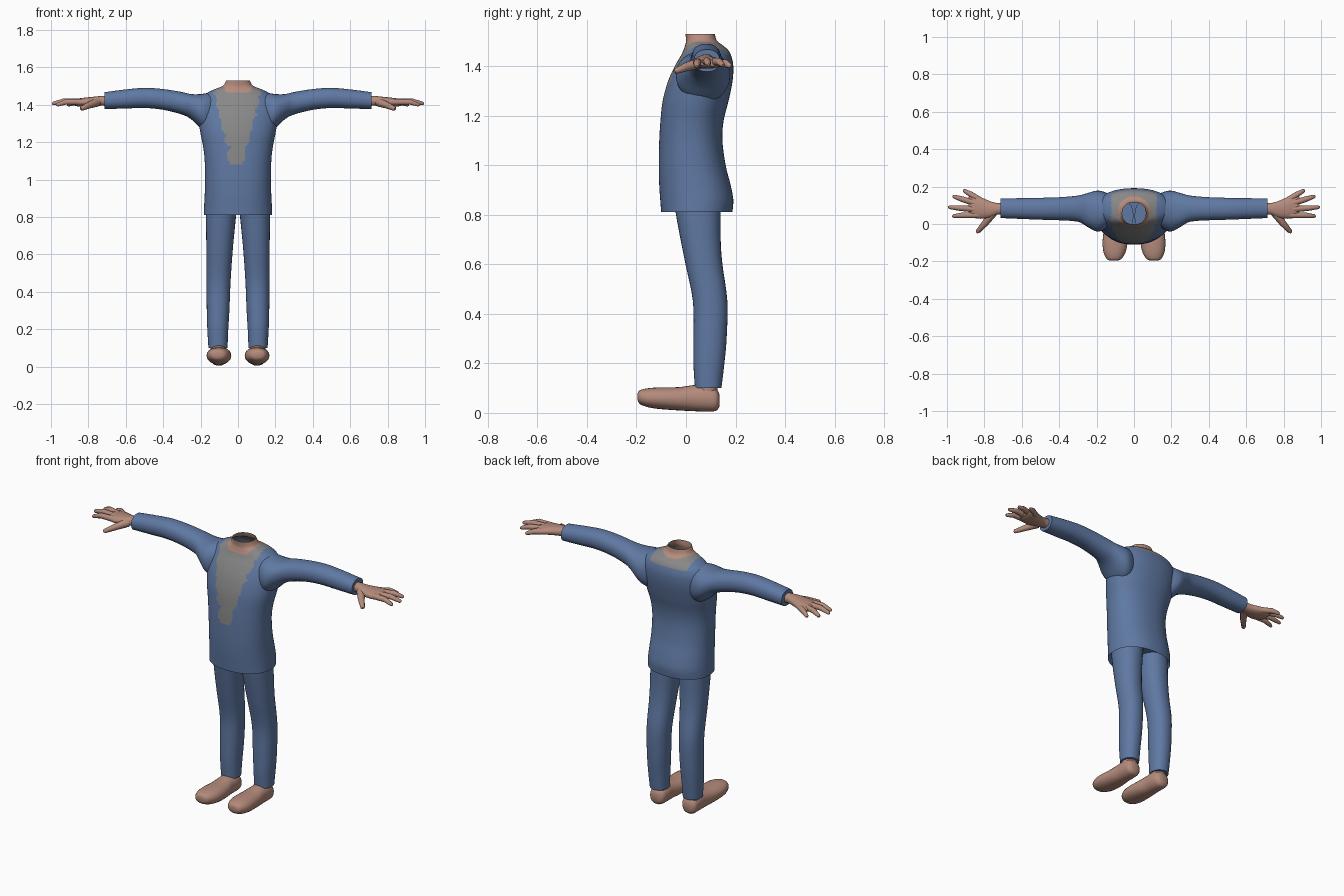
import bpy, bmesh, math
from mathutils import Vector

if "Cube" in bpy.data.objects:
    bpy.data.objects.remove(bpy.data.objects["Cube"])


def material(name, rgb):
    m = bpy.data.materials.new(name)
    m.diffuse_color = (*rgb, 1)
    m.use_nodes = True
    m.node_tree.nodes["Principled BSDF"].inputs["Base Color"].default_value = m.diffuse_color
    return m


BLUE = material("blue_cloth", (0.115, 0.19, 0.365))
SKIN = material("warm_skin", (0.46, 0.26, 0.20))
GREY = material("grey_shirt", (0.25, 0.245, 0.25))


def smooth_rows(rows, steps):
    """Catmull-Rom interpolation between the given cross-sections."""
    out = []
    for i in range(len(rows) - 1):
        p = [rows[max(0, min(len(rows) - 1, i + k))] for k in (-1, 0, 1, 2)]
        for s in range(steps):
            t = s / steps
            out.append([b + 0.5 * t * (c - a + t * (2*a - 5*b + 4*c - d + t * (3*(b - c) + d - a)))
                        for a, b, c, d in zip(*p)])
    return out + [list(rows[-1])]


def finish(name, bm, mats, rule=None):
    bmesh.ops.recalc_face_normals(bm, faces=bm.faces)
    for f in bm.faces:
        f.smooth = True
        if rule:
            f.material_index = rule(f.calc_center_median())
    me = bpy.data.meshes.new(name)
    bm.to_mesh(me)
    bm.free()
    for m in mats:
        me.materials.append(m)
    ob = bpy.data.objects.new(name, me)
    bpy.context.collection.objects.link(ob)
    bpy.ops.object.select_all(action='DESELECT')
    ob.select_set(True)
    bpy.context.view_layer.objects.active = ob
    bpy.ops.object.shade_smooth_by_angle(angle=math.radians(50))
    return ob


def loft(name, axis, rows, mats, segs=24, steps=4, power=2.2, caps=(True, True),
         side=1, rule=None, inner=()):
    """Rows are (position, u min, u max, v min, v max) along the axis."""
    bm = bmesh.new()
    rings = []
    for t, u0, u1, v0, v1 in list(inner) + smooth_rows(rows, steps):
        ring = []
        for k in range(segs):
            a = 2 * math.pi * k / segs
            c, s = math.cos(a), math.sin(a)
            u = (u0 + u1) / 2 + (u1 - u0) / 2 * math.copysign(abs(c) ** (2 / power), c)
            v = (v0 + v1) / 2 + (v1 - v0) / 2 * math.copysign(abs(s) ** (2 / power), s)
            x, y, z = {'X': (t, u, v), 'Y': (u, t, v), 'Z': (u, v, t)}[axis]
            ring.append(bm.verts.new((x * side, y, z)))
        rings.append(ring)
    for r, q in zip(rings, rings[1:]):
        for k in range(segs):
            bm.faces.new((r[k], r[(k + 1) % segs], q[(k + 1) % segs], q[k]))
    for use, ring in zip(caps, (rings[0], rings[-1])):
        if use:
            bm.faces.new(ring)
    return finish(name, bm, mats, rule)


def finger(bm, points, radii):
    """Tapered tube with a rounded tip."""
    pts = [Vector(p) for p in points]
    tip = (pts[-1] - pts[-2]).normalized()
    pts.append(pts[-1] + tip * radii[-1] * 0.7)
    radii = list(radii) + [radii[-1] * 0.5]
    rings = []
    for i, p in enumerate(pts):
        d = (pts[min(i + 1, len(pts) - 1)] - pts[max(i - 1, 0)]).normalized()
        u = d.cross(Vector((0, 0, 1))).normalized()
        w = u.cross(d)
        rings.append([bm.verts.new(p + radii[i] * (math.cos(k * math.pi / 5) * u
                                                  + math.sin(k * math.pi / 5) * w))
                      for k in range(10)])
    for r, q in zip(rings, rings[1:]):
        for k in range(10):
            bm.faces.new((r[k], r[(k + 1) % 10], q[(k + 1) % 10], q[k]))
    bm.faces.new(rings[0])
    bm.faces.new(rings[-1])


# Top colours: skin at the neck, grey collar and ragged front panel
PANEL = [(1.08, 0.03), (1.15, 0.035), (1.2, 0.058), (1.3, 0.085), (1.38, 0.105), (1.47, 0.125)]


def torso_rule(c):
    if c.z > 1.466 and math.hypot(c.x, c.y - 0.06) < 0.088:
        return 1
    if c.z > 1.445 and abs(c.x) < 0.122:
        return 2
    if c.y < 0.04:
        if math.hypot(c.x + 0.008, c.z - 1.125) < 0.05:
            return 2
        for (z0, w0), (z1, w1) in zip(PANEL, PANEL[1:]):
            if z0 <= c.z < z1:
                w = w0 + (w1 - w0) * (c.z - z0) / (z1 - z0) + 0.006 * math.sin(c.z * 95)
                return 2 if abs(c.x + 0.004) < w else 0
    return 0


TORSO = [(0.81, 0.183, -0.1, 0.187), (0.86, 0.181, -0.104, 0.191), (0.92, 0.178, -0.108, 0.18),
         (1.0, 0.176, -0.11, 0.16), (1.1, 0.178, -0.108, 0.147), (1.18, 0.187, -0.103, 0.152),
         (1.26, 0.203, -0.094, 0.172), (1.34, 0.213, -0.072, 0.188), (1.4, 0.208, -0.045, 0.191),
         (1.44, 0.19, -0.022, 0.183), (1.465, 0.163, -0.01, 0.17), (1.485, 0.12, -0.003, 0.147),
         (1.502, 0.08, 0.0, 0.125), (1.53, 0.063, -0.002, 0.116)]
loft("jacket_body", 'Z', [(z, -w, w, f, b) for z, w, f, b in TORSO], [BLUE, SKIN, GREY],
     segs=112, steps=5, power=2.25, caps=(True, False), rule=torso_rule,
     inner=[(0.85, -0.165, 0.165, -0.085, 0.17)])

SLEEVE = [(0.11, 0.0, 0.15, 1.27, 1.45), (0.16, -0.03, 0.172, 1.255, 1.462),
          (0.2, -0.04, 0.178, 1.275, 1.457), (0.25, -0.015, 0.165, 1.322, 1.457),
          (0.3, 0.012, 0.152, 1.348, 1.468), (0.4, 0.02, 0.143, 1.373, 1.484),
          (0.5, 0.023, 0.14, 1.383, 1.49), (0.6, 0.027, 0.138, 1.38, 1.482),
          (0.715, 0.032, 0.137, 1.377, 1.467)]
LEG = [(0.1, 0.056, 0.158, 0.036, 0.143), (0.2, 0.052, 0.164, 0.03, 0.155),
       (0.3, 0.046, 0.167, 0.03, 0.164), (0.45, 0.04, 0.168, 0.028, 0.167),
       (0.6, 0.03, 0.169, -0.002, 0.147), (0.7, 0.021, 0.17, -0.022, 0.14),
       (0.81, 0.01, 0.171, -0.042, 0.14), (0.88, 0.003, 0.168, -0.05, 0.14)]
SHOE = [(-0.195, 0.085, 0.13, 0.05, 0.08), (-0.185, 0.065, 0.147, 0.035, 0.092),
        (-0.15, 0.045, 0.163, 0.022, 0.1), (-0.1, 0.036, 0.168, 0.015, 0.103),
        (-0.03, 0.04, 0.162, 0.01, 0.104), (0.03, 0.05, 0.155, 0.007, 0.112),
        (0.08, 0.052, 0.153, 0.005, 0.115), (0.12, 0.06, 0.148, 0.008, 0.1),
        (0.135, 0.08, 0.13, 0.025, 0.075)]
PALM = [(0.69, 0.05, 0.115, 1.393, 1.447), (0.73, 0.05, 0.112, 1.395, 1.447),
        (0.77, 0.034, 0.122, 1.392, 1.443), (0.82, 0.028, 0.143, 1.39, 1.438),
        (0.86, 0.034, 0.15, 1.392, 1.432), (0.885, 0.05, 0.145, 1.4, 1.425)]
FINGERS = [((0.83, 0.048, 1.415), (0.92, 0.046, 1.415), (0.965, 0.042, 1.4)),
           ((0.83, 0.078, 1.417), (0.93, 0.085, 1.42), (0.987, 0.09, 1.407)),
           ((0.83, 0.105, 1.417), (0.92, 0.133, 1.418), (0.963, 0.147, 1.405)),
           ((0.82, 0.125, 1.413), (0.875, 0.16, 1.412), (0.907, 0.178, 1.4)),
           ((0.755, 0.06, 1.413), (0.795, 0.005, 1.398), (0.835, -0.04, 1.38))]

for side, label in ((1, "left"), (-1, "right")):
    loft(label + "_sleeve", 'X', SLEEVE, [BLUE], segs=32, side=side)
    loft(label + "_trouser_leg", 'Z', LEG, [BLUE], segs=32, side=side)
    loft(label + "_shoe", 'Y', SHOE, [SKIN], segs=24, side=side)
    loft(label + "_ankle", 'Z', [(0.06, 0.06, 0.145, 0.04, 0.125), (0.13, 0.065, 0.148, 0.045, 0.13)],
         [SKIN], segs=20, side=side)
    loft(label + "_palm", 'X', PALM, [SKIN], segs=20, side=side)
    bm = bmesh.new()
    for i, path in enumerate(FINGERS):
        r = (0.024, 0.018, 0.012) if i == 4 else (0.017, 0.015, 0.010)
        finger(bm, [(x * side, y, z) for x, y, z in path], r)
    finish(label + "_fingers", bm, [SKIN])
